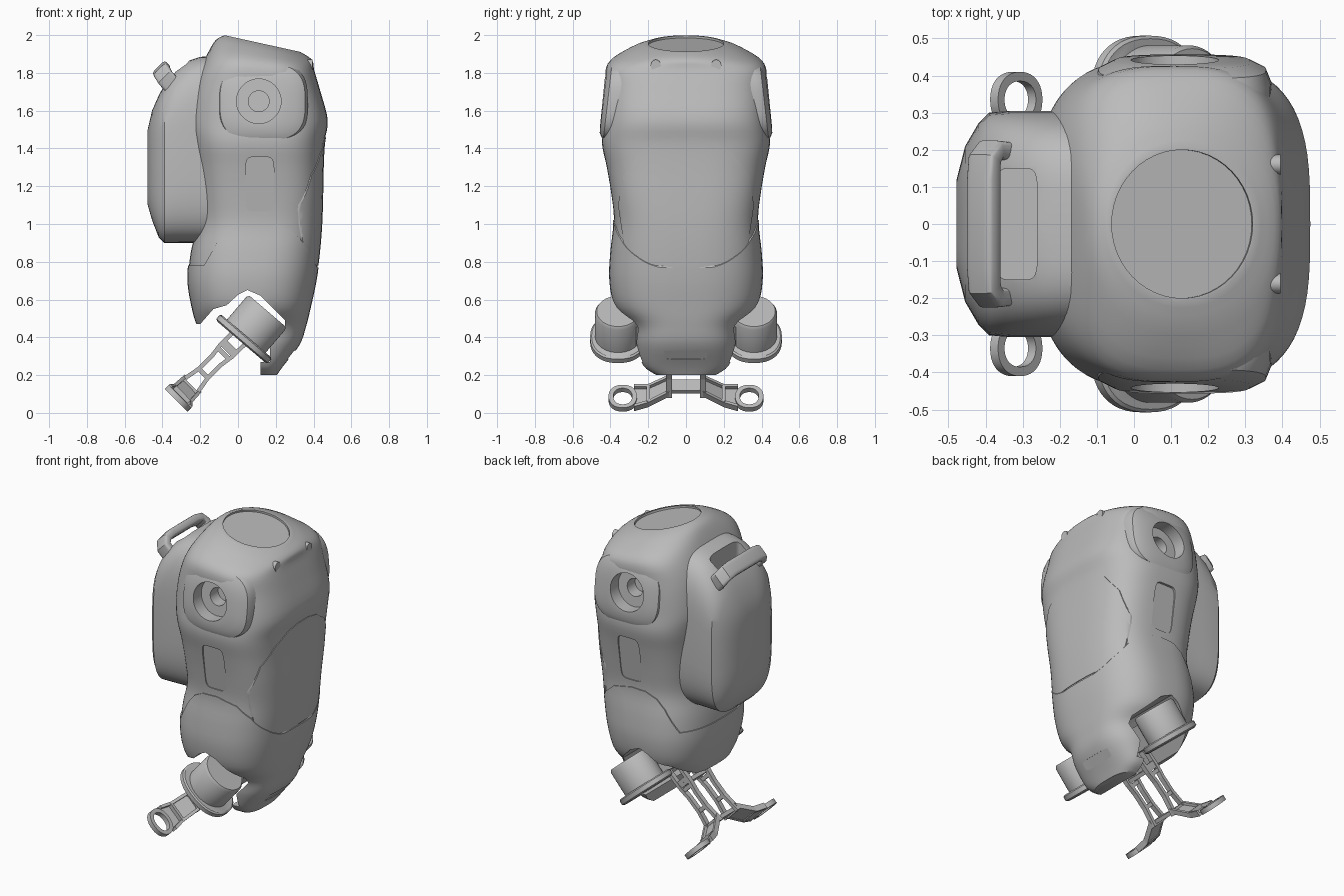
import bpy, bmesh, math
from mathutils import Vector as V

cube = bpy.data.objects.get("Cube")
if cube:
    bpy.data.objects.remove(cube, do_unlink=True)

grey = bpy.data.materials.new("plain_grey")
grey.use_nodes = True
COLOR = (0.5, 0.5, 0.5, 1)
grey.diffuse_color = COLOR
grey.node_tree.nodes["Principled BSDF"].inputs["Base Color"].default_value = COLOR
X, Y, Z = V((1, 0, 0)), V((0, 1, 0)), V((0, 0, 1))


def ring(c, u, v, n=2.0, count=48):
    """Superellipse outline around c with half axes u and v."""
    pts = []
    for i in range(count):
        a = 2 * math.pi * i / count
        co, si = math.cos(a), math.sin(a)
        pts.append(V(c) + u * math.copysign(abs(co) ** (2 / n), co)
                   + v * math.copysign(abs(si) ** (2 / n), si))
    return pts


def loft(name, rings, closed=False, angle=35):
    """Skin a stack of outlines; cap the ends or close the loop."""
    bm = bmesh.new()
    rows = [[bm.verts.new(p) for p in r] for r in rings]
    n = len(rows[0])
    pairs = list(zip(rows, rows[1:])) + ([(rows[-1], rows[0])] if closed else [])
    for a, b in pairs:
        for i in range(n):
            j = (i + 1) % n
            bm.faces.new((a[i], a[j], b[j], b[i]))
    if not closed:
        bm.faces.new(rows[0])
        bm.faces.new(rows[-1])
    bmesh.ops.recalc_face_normals(bm, faces=bm.faces)
    me = bpy.data.meshes.new(name)
    bm.to_mesh(me)
    bm.free()
    me.materials.append(grey)
    ob = bpy.data.objects.new(name, me)
    bpy.context.collection.objects.link(ob)
    return smooth(ob, angle)


def smooth(ob, angle=35):
    bpy.ops.object.select_all(action='DESELECT')
    ob.select_set(True)
    bpy.context.view_layer.objects.active = ob
    bpy.ops.object.shade_smooth_by_angle(angle=math.radians(angle))
    return ob


def prism(points, place, axis):
    return loft("cutter", [[place(a, b) + axis * s for a, b in points] for s in (-1, 1)])


def cut(ob, cutter, operation='DIFFERENCE'):
    cutter.hide_render = True
    bpy.context.view_layer.objects.active = ob
    m = ob.modifiers.new("cut", 'BOOLEAN')
    m.operation, m.object, m.solver = operation, cutter, 'EXACT'
    bpy.ops.object.modifier_apply(modifier=m.name)
    bpy.data.objects.remove(cutter, do_unlink=True)


def beam(name, p, q, u, v):
    return loft(name, [[c + u + v, c - u + v, c - u - v, c + u - v] for c in (V(p), V(q))])


# Body sections: height, back, front, half width, squareness, slope
SECTIONS = [
    (0.20, 0.06, 0.2, 0.15, 2.8, 0), (0.25, 0.0, 0.235, 0.22, 2.8, 0),
    (0.36, -0.15, 0.32, 0.26, 2.8, 0), (0.46, -0.21, 0.355, 0.28, 2.8, 0),
    (0.56, -0.24, 0.38, 0.37, 2.7, 0), (0.70, -0.262, 0.41, 0.40, 2.7, 0),
    (0.85, -0.25, 0.43, 0.395, 2.8, 0), (1.0, -0.215, 0.442, 0.38, 3.0, 0),
    (1.15, -0.215, 0.447, 0.395, 3.2, 0), (1.3, -0.23, 0.45, 0.42, 3.2, 0),
    (1.43, -0.25, 0.457, 0.445, 3.2, 0), (1.55, -0.265, 0.475, 0.435, 3.2, 0),
    (1.72, -0.235, 0.435, 0.425, 3.2, -0.04), (1.845, -0.175, 0.403, 0.415, 3.0, -0.1),
    (1.92, -0.12, 0.392, 0.30, 2.3, -0.2), (1.955, -0.07, 0.33, 0.21, 2.0, -0.22)]


def spline(rows, steps=4):
    """Catmull-Rom interpolation between rows of numbers."""
    out = []
    for i in range(len(rows) - 1):
        quad = [rows[max(0, min(len(rows) - 1, i + k))] for k in (-1, 0, 1, 2)]
        for s in range(steps):
            t = s / steps
            out.append([b + 0.5 * t * (c - a + t * (2*a - 5*b + 4*c - d + t * (3*(b - c) + d - a)))
                        for a, b, c, d in zip(*quad)])
    return out + [rows[-1]]


def shell(name, grow=0.0):
    return loft(name, [ring(((b + f) / 2, 0, z), V((1, 0, k)) * ((f - b) / 2 + grow),
                            Y * (w + grow), n, 72)
                       for z, b, f, w, n, k in spline(SECTIONS)])


def side(a, b):
    return V((a, 0, b))


def hip_cutter():
    return prism([(-0.6, 0.0), (-0.6, 0.47), (-0.2, 0.47), (-0.13, 0.55), (-0.06, 0.57),
                  (0.0, 0.625), (0.05, 0.65), (0.12, 0.62), (0.25, 0.49), (0.25, 0.45),
                  (0.17, 0.36), (0.17, 0.27), (0.12, 0.27), (0.12, 0.0)], side, Y)


def crotch_slot():
    out = V((0.79, 0, -0.61))
    return loft("cutter", [ring(V((0.286, 0, 0.305)) + out * h, Y * 0.13, V((0.61, 0, 0.79)) * 0.03, 4)
                           for h in (-0.006, 0.2)])


# Torso with arm sockets, neck recess and waist recesses
torso = shell("torso")
cut(torso, hip_cutter())
cut(torso, crotch_slot())
tilt = V((1, 0, -0.22))
up = V((0.22, 0, 1)).normalized()
neck = V((0.13, 0, 1.955))
cut(torso, loft("cutter", [ring(neck + up * h, tilt * 0.19, Y * 0.2) for h in (-0.012, 0.2)]))
for s in (-1, 1):
    cut(torso, loft("cutter", [ring((0.11, s * y, 1.65), X * 0.125, Z * 0.125)
                               for y in (0.24, 0.6)]))
    cut(torso, loft("cutter", [ring((0.115, s * y, 1.21), X * 0.075, V((0, s * 0.02, 0.145)), 6)
                               for y in (0.397, 0.6)]))
smooth(torso)

# Pelvis shell with arched upper edge
pelvis = shell("pelvis_shell", 0.006)
cut(pelvis, prism([(-0.6, 0.1), (-0.6, 0.78), (-0.18, 0.78), (-0.1, 0.92), (-0.05, 0.98),
                   (0.02, 1.015), (0.12, 1.02), (0.25, 0.99), (0.33, 0.92), (0.39, 0.83),
                   (0.42, 0.77), (0.6, 0.77), (0.6, 0.1)], side, Y), 'INTERSECT')
cut(pelvis, hip_cutter())
cut(pelvis, crotch_slot())
smooth(pelvis)

# Domed belly plate
half = [(0.26, 0.78), (0.33, 0.9), (0.36, 1.1), (0.33, 1.26), (0.25, 1.37), (0.14, 1.44), (0.05, 1.46)]
belly = shell("belly_plate", 0.004)
cut(belly, prism(half + [(-a, b) for a, b in reversed(half)],
                 lambda a, b: V((1.2, a, b)), X), 'INTERSECT')
smooth(belly)

for s, label in ((1, "left"), (-1, "right")):
    # Shoulder boss: raised square-round pad with a stepped socket
    pad = [(0.25, 0.2, 3), (0.25, 0.38, 3), (0.235, 0.415, 3), (0.19, 0.438, 2.8)]
    socket = [(0.118, 0.442), (0.118, 0.36), (0.055, 0.36), (0.055, 0.28)]
    loft(label + "_shoulder_socket",
         [ring((0.13, s * y, 1.645), X * r * 0.96, V((0, -s * 0.1 * r, r * 0.86)), n) for r, y, n in pad]
         + [ring((0.11, s * y, 1.65), X * r, V((0, -s * 0.1 * r, r))) for r, y in socket], angle=30)
    # Collar knob
    loft(label + "_collar_knob", [ring((x, s * 0.16, 1.84), Y * 0.027, Z * 0.03, 2, 24)
                                  for x in (0.34, 0.395)])
    # Hip cup and its flange
    axis, across = V((0.65, 0, 0.76)), V((0.76, 0, -0.65))
    base = V((0.03, s * 0.36, 0.39))
    loft(label + "_hip_cup", [ring(base + axis * h, across * r, Y * r * 0.9)
                              for h, r in ((0, 0.135), (0.18, 0.135), (0.195, 0.125))])
    loft(label + "_hip_flange", [ring(base + axis * h, across * r, Y * r * 0.82, 2.3)
                                 for h, r in ((-0.02, 0.165), (-0.012, 0.18), (0.015, 0.18), (0.022, 0.17))])

beam("hip_axle", (0.08, -0.3, 0.46), (0.08, 0.3, 0.46), axis * 0.07, across * 0.09)

# Backpack: depth, half width, bottom, top
pack_rows = [(-0.10, 0.305, 0.9, 1.89), (-0.2, 0.305, 0.9, 1.885), (-0.26, 0.305, 0.9, 1.865),
             (-0.33, 0.305, 0.9, 1.815), (-0.39, 0.3, 0.9, 1.735), (-0.42, 0.27, 0.93, 1.68),
             (-0.455, 0.21, 1.02, 1.6), (-0.478, 0.12, 1.1, 1.5)]
pack = loft("backpack", [ring((x, 0, (lo + hi) / 2), Y * w, Z * (hi - lo) / 2, 3.8, 64)
                         for x, w, lo, hi in pack_rows])
cut(pack, loft("cutter", [ring((-0.315, 0, z), X * 0.055, Y * 0.15, 6) for z in (1.74, 2.1)]))
smooth(pack)

# Carrying handle
grip_half = [(-0.35, 0.195, 1.735), (-0.385, 0.2, 1.775), (-0.402, 0.175, 1.805), (-0.405, 0.12, 1.815)]
path = grip_half + [(x, -y, z) for x, y, z in reversed(grip_half)]
broad = V((0.034, 0, 0.034))
grip = []
for i, p in enumerate(path):
    along = V(path[min(i + 1, len(path) - 1)]) - V(path[max(i - 1, 0)])
    grip.append(ring(p, broad, along.cross(broad).normalized() * 0.026, 4, 24))
loft("carry_handle", grip)

# Rear bracket, built along its own slanted axes
d, e = V((-0.713, 0, -0.703)), V((0.703, 0, -0.713))


def local(t, y, s):
    return V((0.03, 0, 0.42)) + e * t + Y * y + d * s


for y in (-0.09, 0.09):
    for t in (-1, 1):
        stops = [(0.045, 0.0), (0.044, 0.13), (0.034, 0.2), (0.034, 0.3), (0.055, 0.42)]
        for (a, p), (b, q) in zip(stops, stops[1:]):
            beam("bracket_rail", local(a * t, y, p), local(b * t, y, q), e * 0.011, Y * 0.015)
    for p in (0.1, 0.15, 0.3, 0.41):
        beam("bracket_rung", local(-0.04, y, p), local(0.04, y, p), d * 0.012, Y * 0.012)
for p in (0.12, 0.4):
    beam("bracket_crossbar", local(0, -0.1, p), local(0, 0.1, p), e * 0.04, d * 0.012)

for s in (-1, 1):
    stops = [(0.09, 0.40, 0.055), (0.2, 0.475, 0.06), (0.275, 0.49, 0.075)]
    for (a, p, w), (b, q, r) in zip(stops, stops[1:]):
        loft("foot_web", [[local(t * k, s * y, h + o) for t, o in
                           ((-1, -0.006), (1, -0.006), (1, 0.008), (-1, 0.008))]
                          for y, h, k in ((a, p, w), (b, q, r))])
        for t in (-1, 1):
            beam("foot_rib", local(t * w, s * a, p - 0.008), local(t * r, s * b, q - 0.008),
                 e * 0.009, d * 0.018)
    beam("foot_rung", local(-0.06, s * 0.2, 0.465), local(0.06, s * 0.2, 0.465), Y * 0.01, d * 0.018)
    # Ring at the end of each foot
    loft("foot_ring", [ring(local(0, s * 0.335, h), e * (r + 0.01), Y * r, 2.2, 40)
                       for r, h in ((0.075, 0.472), (0.075, 0.502), (0.05, 0.502), (0.05, 0.472))], True)
